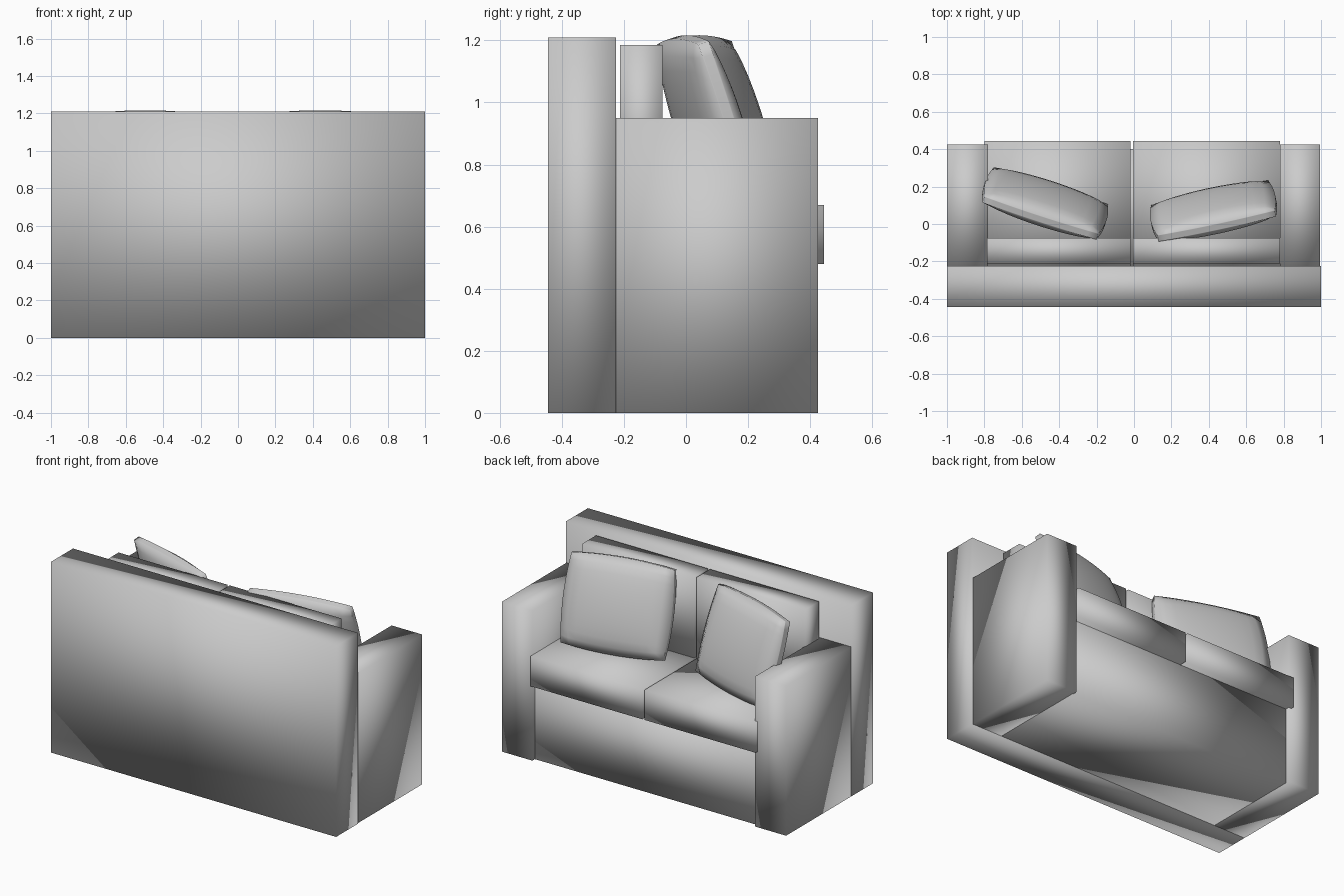
import bpy
import bmesh
from math import radians, sqrt
from mathutils import Vector

cube = bpy.data.objects.get("Cube")
if cube:
    bpy.data.objects.remove(cube, do_unlink=True)

# One plain upholstery colour
fabric = bpy.data.materials.new("grey_fabric")
fabric.use_nodes = True
grey = (0.6, 0.6, 0.6, 1)
fabric.diffuse_color = grey
fabric.node_tree.nodes["Principled BSDF"].inputs["Base Color"].default_value = grey


def finish(bm, name):
    """Turn a bmesh into a softly shaded object."""
    mesh = bpy.data.meshes.new(name)
    for face in bm.faces:
        face.smooth = True
    bm.to_mesh(mesh)
    bm.free()
    mesh.materials.append(fabric)
    obj = bpy.data.objects.new(name, mesh)
    bpy.context.collection.objects.link(obj)
    return obj


def box(name, x, y, z):
    """Block spanning the given (low, high) ranges."""
    bm = bmesh.new()
    bmesh.ops.create_cube(bm, size=1)
    for v in bm.verts:
        v.co = Vector([lo + (c + 0.5) * (hi - lo)
                       for c, (lo, hi) in zip(v.co, (x, y, z))])
    return finish(bm, name)


def pillow(name, location, turn):
    """Plump square pillow leaning back, with bowed sides and a thin rim."""
    bm = bmesh.new()
    bmesh.ops.create_cube(bm, size=2)
    bmesh.ops.subdivide_edges(bm, edges=bm.edges[:], cuts=11, use_grid_fill=True)
    for v in bm.verts:
        u, d, w = v.co
        plump = sqrt(max(0, (1 - u * u) * (1 - w * w)))
        v.co = (u * (0.34 - 0.02 * w * w),
                d * (0.018 + 0.065 * plump),
                w * (0.285 - 0.02 * u * u))
    obj = finish(bm, name)
    obj.location = location
    obj.rotation_euler = (radians(18), 0, radians(turn))
    return obj


# Frame: back panel, base and arms
box("backrest_panel", (-1, 1), (-0.445, -0.225), (0, 1.21))
box("seat_base", (-0.785, 0.785), (-0.225, 0.40), (0, 0.48))
box("right_arm", (-1, -0.78), (-0.225, 0.425), (0, 0.95))
box("left_arm", (0.78, 0.995), (-0.225, 0.425), (0, 0.95))

# Loose cushions, one pair per seat
for side, x0, x1 in (("right", -0.8, -0.02), ("left", -0.005, 0.78)):
    box(side + "_seat_cushion", (x0, x1), (-0.225, 0.445), (0.48, 0.67))
    box(side + "_back_cushion", (max(x0, -0.785), x1), (-0.212, -0.075), (0.67, 1.185))

# Throw pillows
pillow("right_pillow", (-0.475, 0.11, 0.94), -18)
pillow("left_pillow", (0.425, 0.07, 0.94), 12)
